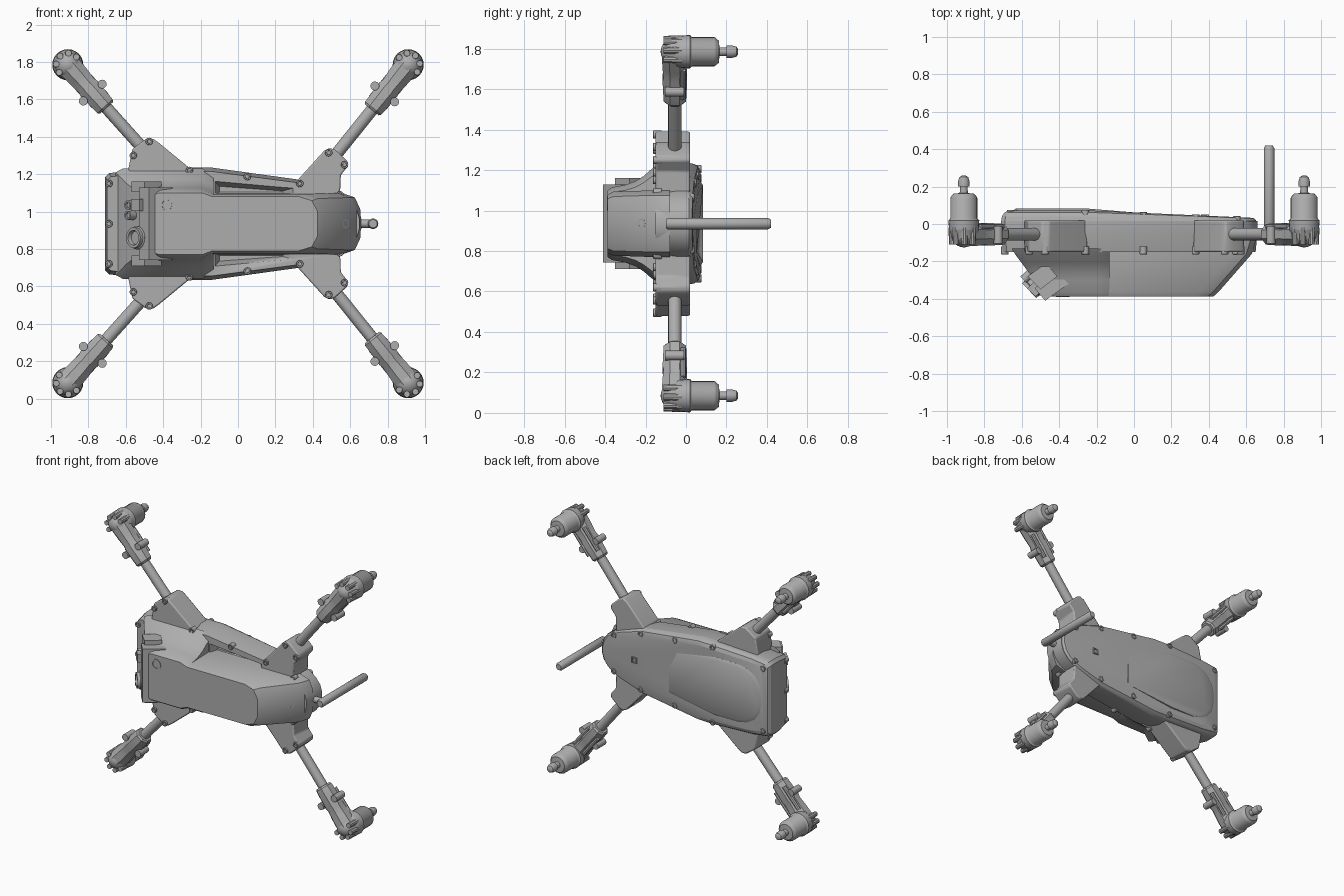
import bpy, bmesh, math
from mathutils import Vector

old = bpy.data.objects.get("Cube")
if old:
    bpy.data.objects.remove(old)

MID = 0.935  # height of the symmetry plane
GREY = (0.42, 0.42, 0.42, 1)
mat = bpy.data.materials.new("plain grey")
mat.use_nodes = True
mat.diffuse_color = GREY
mat.node_tree.nodes["Principled BSDF"].inputs["Base Color"].default_value = GREY


def loft(name, rings, angle=35):
    """Skin a stack of equal rings and cap both ends."""
    bm = bmesh.new()
    rows = [[bm.verts.new(p) for p in ring] for ring in rings]
    n = len(rows[0])
    for a, b in zip(rows, rows[1:]):
        for i in range(n):
            bm.faces.new((a[i], a[(i + 1) % n], b[(i + 1) % n], b[i]))
    bm.faces.new(rows[0])
    bm.faces.new(rows[-1])
    bmesh.ops.recalc_face_normals(bm, faces=bm.faces)
    me = bpy.data.meshes.new(name)
    bm.to_mesh(me)
    bm.free()
    me.materials.append(mat)
    ob = bpy.data.objects.new(name, me)
    bpy.context.collection.objects.link(ob)
    bpy.ops.object.select_all(action='DESELECT')
    ob.select_set(True)
    bpy.context.view_layer.objects.active = ob
    bpy.ops.object.shade_smooth_by_angle(angle=math.radians(angle))
    return ob


def turned(name, start, axis, profile, n=24, spin=0.0):
    """Surface of revolution from (distance, radius) pairs."""
    axis = Vector(axis).normalized()
    side = axis.cross(Vector((0.0, 1.0, 0.0)))
    side = side.normalized() if side.length > 0.01 else Vector((1, 0, 0))
    up = axis.cross(side)
    turns = [spin + math.tau * i / n for i in range(n)]
    return loft(name, [[Vector(start) + axis * d + r * (side * math.cos(t) + up * math.sin(t))
                        for t in turns] for d, r in profile])


def rod(name, a, b, r, n=20):
    a, b = Vector(a), Vector(b)
    return turned(name, a, b - a, [(0, r), ((b - a).length, r)], n)


def both(half):
    """Mirror a half outline of (x, offset) across the middle."""
    return half + [(x, -w) for x, w in reversed(half)]


def layer(outline, y, sx=1, sw=1, slope=0):
    return [(x * sx, y - slope * max(0, x + 0.25), MID + w * sw) for x, w in outline]


def bevel(ob, width, segments=2):
    m = ob.modifiers.new("soft edges", 'BEVEL')
    m.width, m.segments, m.limit_method = width, segments, 'ANGLE'


# Main shell and sloping lid
shell = both([(-.71, .25), (-.69, .27), (-.58, .285), (-.24, .30), (-.14, .30), (.33, .235),
              (.50, .18), (.56, .155), (.61, .12), (.645, .075), (.66, .025)])
body = loft("body_shell", [layer(shell, -.15, .985, .93), layer(shell, -.05), layer(shell, .015)])
loft("lid", [layer(shell, .015), layer(shell, .04, .995, .985, .03),
             layer(shell, .062, .975, .94, .035), layer(shell, .072, .94, .86, .042)], 20)
dome = both([(-.655, .04), (-.64, .11), (-.60, .165), (-.54, .2), (-.47, .215), (-.28, .215), (.1, .16)])
loft("lid_dome", [layer(dome, .05, slope=.05), layer(dome, .072, .99, .97, .06),
                  layer(dome, .084, .96, .88, .085)])

# Valleys beside the battery
for s in (1, -1):
    floor = [(-.10, s * .17), (.24, s * .17), (.24, s * .175), (-.10, s * .20)]
    mouth = [(-.13, s * .10), (.31, s * .10), (.31, s * .195), (-.13, s * .235)]
    cutter = loft("valley_cutter", [layer(mouth, -.17), layer(floor, -.085)])
    cutter.hide_render = True
    cutter.hide_viewport = True
    cutter.display_type = 'WIRE'
    cut = body.modifiers.new("valley", 'BOOLEAN')
    cut.object, cut.operation, cut.solver = cutter, 'DIFFERENCE', 'EXACT'

# Battery with a raked tail
def battery_ring(y, tail, w):
    return layer(both([(-.16, w), (tail - .1, w), (tail - .03, w * .85), (tail, w * .45)]), y)


loft("battery", [battery_ring(-.08, .655, .165), battery_ring(-.16, .63, .165),
                 battery_ring(-.36, .455, .158), battery_ring(-.387, .425, .145)], 25)


# Flared nose housing
def nose_ring(y, front, w):
    return layer(both([(front, w * .93), (front + .04, w), (-.19, w), (-.13, w * .86)]), y)


loft("nose_housing", [nose_ring(y, f, w) for y, f, w in
                      [(-.13, -.655, .295), (-.17, -.63, .27), (-.21, -.60, .235), (-.25, -.57, .21),
                       (-.30, -.53, .192), (-.365, -.48, .18), (-.387, -.46, .165)]], 40)
wedge = [(-.53, -.345), (-.475, -.41), (-.35, -.32), (-.43, -.24)]
loft("nose_visor", [[(x, y, MID + w) for x, y in wedge] for w in (-.193, .193)])
pod = [(-.57, -.28), (-.50, -.35), (-.41, -.28), (-.47, -.21)]
for s in (1, -1):
    loft("side_sensor", [[(x, y, MID + s * w) for x, y in pod] for w in (.17, .225)])

# Slanted camera and small front sensors
lens_axis = (-.72, -.69, 0)
turned("camera", (-.47, -.27, .86), lens_axis,
       [(0, .062), (.10, .062), (.105, .055), (.125, .055), (.125, .04), (.105, .035)])
turned("square_sensor", (-.47, -.29, 1.035), lens_axis, [(0, .044), (.11, .044)], 4, math.pi / 4)
for z in (1.035, .98):
    turned("round_sensor", (-.53, -.24, z), lens_axis, [(0, .024), (.085, .024), (.085, .015), (.075, .013)])
turned("belly_port", (-.38, -.382, 1.035), (0, -1, 0), [(0, .036), (.009, .036), (.009, .027), (.002, .026)])
turned("tail_button", (.57, -.215, MID), (.75, -.66, 0), [(0, .026), (.009, .026), (.009, .017), (.002, .016)])
turned("lid_socket", (.38, .035, MID), (0, 1, 0), [(0, .03), (.016, .03), (.016, .02), (.008, .02)], 4, math.pi / 4)

# Antenna on its hinge
rod("antenna_hinge", (.62, -.06, MID), (.72, -.06, MID), .022)
turned("antenna", (.722, -.1, MID), (0, 1, 0), [(0, .022), (.01, .028), (.505, .028), (.52, .02)])


def screw(x, y, w, direction=-1):
    turned("screw", (x, y, MID + w), (0, direction, 0),
           [(0, .02), (.04, .02), (.042, .018), (.042, .011), (.032, .01)], 12)


# Arm: root block, tube, clamp, elbow and motor
def arm(end, s, root, tip, plate):
    a = Vector((root[0], -.055, MID + s * root[1]))
    b = Vector((tip[0], -.055, MID + s * tip[1]))
    along = (b - a).normalized()
    across = along.cross(Vector((0, 1, 0)))
    block = [(x, s * w) for x, w in plate]
    bevel(loft(end + "_arm_root", [layer(block, -.15), layer(block, .02)]), .008)
    rod(end + "_arm_tube", a, b, .033)
    turned(end + "_arm_clamp", b - along * .31, along,
           [(0, .05), (.012, .06), (.14, .066), (.16, .06), (.22, .066), (.31, .07)], 8, math.pi / 8)
    for k in (1, -1):
        lug = b - along * .2 + across * .068 * k
        turned("clamp_lug", lug - Vector((0, .05, 0)), (0, 1, 0),
               [(0, .013), (0, .024), (.095, .024), (.095, .013)], 12)
        rail = b - along * .17 + across * .045 * k + Vector((0, .04, 0))
        rod("clamp_rail", rail - along * .09, rail + along * .09, .014, 8)
    arc = [(.07 * (1 - math.cos(t)), .07 * math.sin(t)) for t in [math.pi / 2 * i / 6 for i in range(7)]]
    turned(end + "_elbow", b - Vector((0, .07, 0)), (0, 1, 0),
           [(d, max(r, .004)) for d, r in arc] + [(.08, .075), (.095, .08)])
    turned(end + "_motor", b + Vector((0, .02, 0)), (0, 1, 0),
           [(0, .078), (.055, .083), (.06, .075), (.065, .072), (.175, .072), (.185, .066), (.19, .06),
            (.198, .055), (.2, .022), (.235, .02), (.235, .03), (.265, .03), (.285, .024), (.293, .012)])
    # Screw ring around the elbow
    for i in range(8):
        t = math.tau * i / 8
        out = along * math.cos(t) + across * math.sin(t)
        if out.dot(along) > -.5:
            turned("motor_screw", b + out * .062 - Vector((0, .055, 0)), (0, 1, 0),
                   [(0, .01), (0, .017), (.09, .02)], 10)


front_plate = [(-.58, .2), (-.585, .30), (-.565, .40), (-.49, .455), (-.455, .455), (-.42, .43), (-.25, .29), (-.25, .2)]
rear_plate = [(.31, .15), (.32, .235), (.46, .39), (.49, .405), (.52, .395), (.585, .335), (.59, .31), (.55, .26), (.545, .15)]
for s in (1, -1):
    arm("front", s, (-.48, .37), (-.91, .85), front_plate)
    arm("rear", s, (.46, .29), (.91, .85), rear_plate)
    # Rim screws below and on the lid
    for x, w in [(-.56, .365), (-.475, .44), (.485, .38), (.57, .315), (-.26, .285)]:
        screw(x, -.12, s * w)
    for x, w in [(-.69, .215), (-.58, .25), (.05, .252), (.33, .215), (.545, .155)]:
        screw(x, -.12, s * w)
    for x, w in [(-.66, .225), (-.26, .27), (.05, .235), (.33, .2), (.55, .13)]:
        screw(x, .034 - .042 * max(0, x + .25), s * w, 1)
screw(-.69, -.12, 0)
